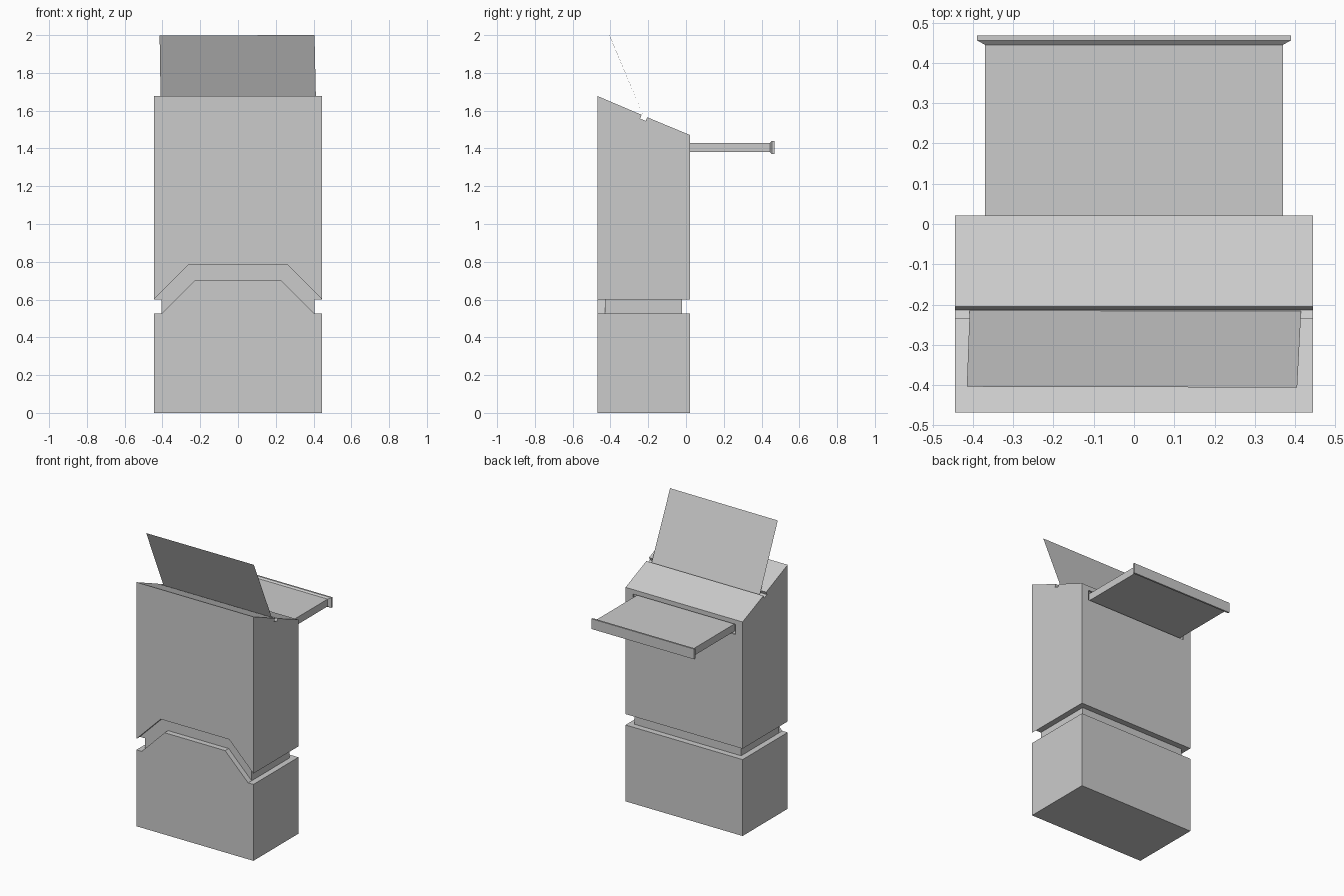
import bpy, bmesh
from mathutils import Vector

if "Cube" in bpy.data.objects:
    bpy.data.objects.remove(bpy.data.objects["Cube"])


def make(name, verts, faces):
    me = bpy.data.meshes.new(name)
    me.from_pydata(verts, [], faces)
    bm = bmesh.new()
    bm.from_mesh(me)
    bmesh.ops.recalc_face_normals(bm, faces=bm.faces)
    bm.to_mesh(me)
    bm.free()
    ob = bpy.data.objects.new(name, me)
    bpy.context.collection.objects.link(ob)
    return ob


def loft(name, a, b):
    """Closed solid between two matching outlines."""
    n = len(a)
    sides = [(i, (i + 1) % n, n + (i + 1) % n, n + i) for i in range(n)]
    return make(name, a + b, [tuple(range(n)), tuple(range(n, 2 * n))] + sides)


def prism_x(name, yz, x0, x1):
    return loft(name, [(x0, y, z) for y, z in yz], [(x1, y, z) for y, z in yz])


def prism_y(name, xz, y0, y1):
    return loft(name, [(x, y0, z) for x, z in xz], [(x, y1, z) for x, z in xz])


def rect(hw, z0, z1):
    return [(-hw, z0), (hw, z0), (hw, z1), (-hw, z1)]


def cut(target, cutter):
    cutter.hide_render = True
    mod = target.modifiers.new("cut", 'BOOLEAN')
    mod.operation, mod.solver, mod.object = 'DIFFERENCE', 'EXACT', cutter
    bpy.context.view_layer.objects.active = target
    bpy.ops.object.modifier_apply(modifier=mod.name)
    bpy.data.objects.remove(cutter)


W, FRONT, BACK = 0.445, -0.468, 0.021
LIP_Z, SHELF_Z = (1.37, 1.44), (1.38, 1.43)


def tapered_panel(name, y_out, extra=0.0):
    """Drawer-front shape: chamfered towards -y, straight outer rim."""
    ob = loft(name,
              [(x, y_out - 0.023, z) for x, z in rect(0.37, *SHELF_Z)],
              [(x, y_out - 0.012, z) for x, z in rect(0.39, *LIP_Z)])
    bm = bmesh.new()
    bm.from_mesh(ob.data)
    bm.faces.ensure_lookup_table()
    cap = max(bm.faces, key=lambda f: f.calc_center_median().y)
    new = bmesh.ops.extrude_face_region(bm, geom=[cap])['geom']
    bmesh.ops.translate(bm, vec=Vector((0, 0.012 + extra, 0)),
                        verts=[v for v in new if isinstance(v, bmesh.types.BMVert)])
    if cap.is_valid:
        bmesh.ops.delete(bm, geom=[cap], context='FACES_ONLY')
    bmesh.ops.recalc_face_normals(bm, faces=bm.faces)
    bm.to_mesh(ob.data)
    bm.free()
    return ob


# Cabinet body with sloped top and paper slot in the slope
body = prism_x("cabinet_body", [
    (FRONT, 0), (BACK, 0), (BACK, 1.471), (-0.205, 1.565), (-0.213, 1.546),
    (-0.243, 1.558), (-0.235, 1.578), (FRONT, 1.677)], -W, W)

# Groove around the sides and back
for s in (-1, 1):
    cut(body, prism_x("side_groove_cutter",
                      [(-0.6, 0.525), (0.1, 0.525), (0.1, 0.6), (-0.6, 0.6)],
                      s * 0.405, s * 0.6))
cut(body, prism_y("back_groove_cutter", rect(0.6, 0.525, 0.6), -0.02, 0.1))

# Raised groove across the front
right = [(0.23, 0.70), (0.405, 0.525), (0.6, 0.525), (0.6, 0.6), (W, 0.6), (0.26, 0.785)]
left = [(-x, z) for x, z in reversed(right)]
cut(body, prism_y("front_groove_cutter", right + left, -0.6, -0.43))

# Recess the drawer front closes into
cut(body, tapered_panel("drawer_recess_cutter", BACK, 0.05))

# Pull-out shelf and its front lip
prism_y("pull_out_shelf", rect(0.37, *SHELF_Z), BACK - 0.023, 0.446)
tapered_panel("shelf_lip", 0.468)

# Thin sheet standing in the slot, slightly turned
make("paper_sheet", [(-0.408, -0.215, 1.547), (0.415, -0.216, 1.549),
                     (0.405, -0.406, 2.0), (-0.415, -0.404, 1.998)], [(0, 1, 2, 3)])
